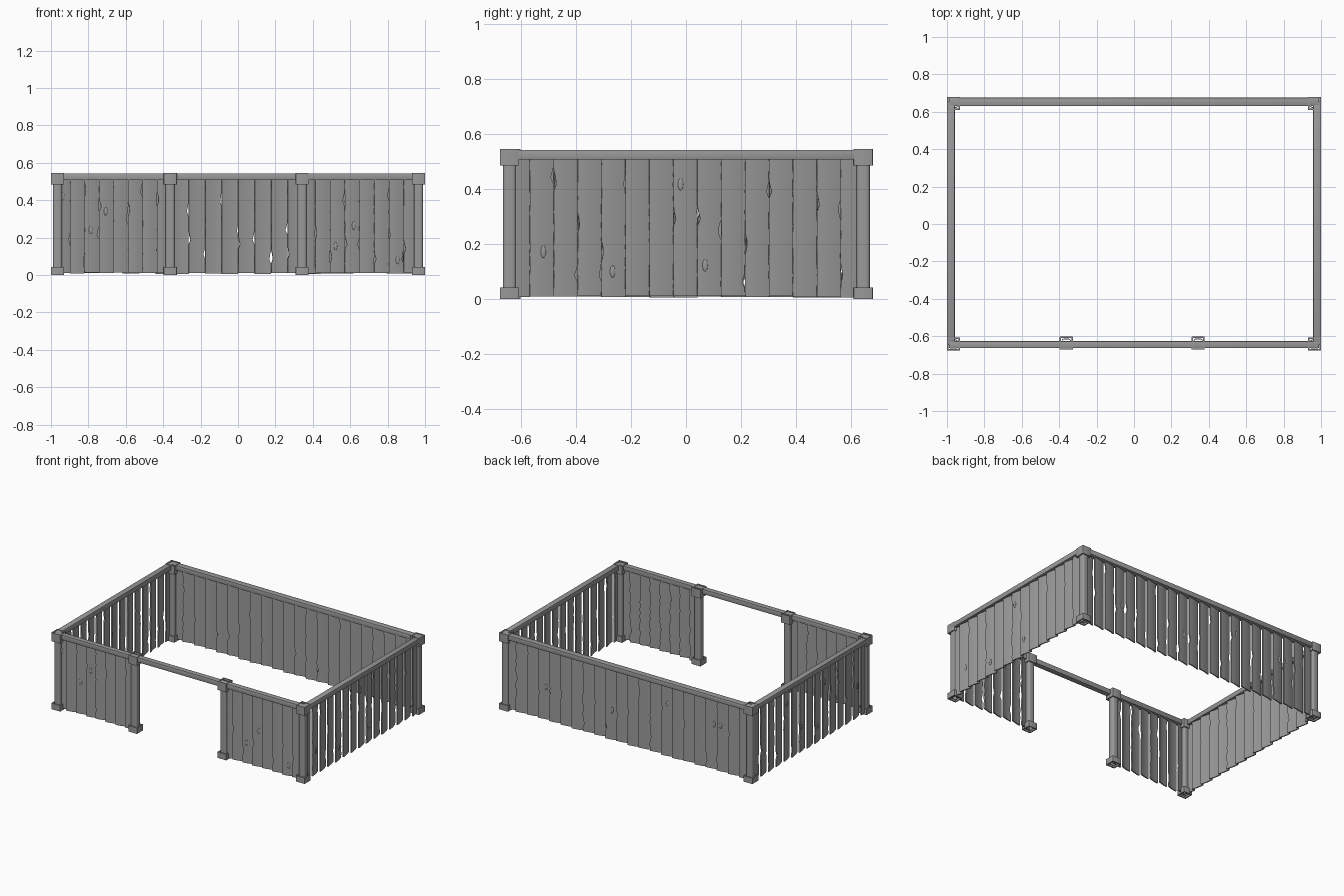
import bpy, bmesh, math, random
from mathutils import Vector, Matrix

random.seed(4)
if "Cube" in bpy.data.objects:
    bpy.data.objects.remove(bpy.data.objects["Cube"], do_unlink=True)

# Weathered grey used on every part
grey = bpy.data.materials.new("weathered_grey")
grey.use_nodes = True
colour = (0.32, 0.32, 0.32, 1)
grey.diffuse_color = colour
grey.node_tree.nodes["Principled BSDF"].inputs["Base Color"].default_value = colour


def finish(name, bm, thickness=0, bevel=0):
    """Turn a bmesh into an object with real thickness, soft edges and shading."""
    mesh = bpy.data.meshes.new(name)
    bm.to_mesh(mesh)
    bm.free()
    mesh.materials.append(grey)
    ob = bpy.data.objects.new(name, mesh)
    bpy.context.collection.objects.link(ob)
    if thickness:
        mod = ob.modifiers.new("thickness", 'SOLIDIFY')
        mod.thickness = thickness
        mod.offset = -1
    if bevel:
        mod = ob.modifiers.new("soft_edges", 'BEVEL')
        mod.width = bevel
        mod.segments = 2
    bpy.ops.object.select_all(action='DESELECT')
    ob.select_set(True)
    bpy.context.view_layer.objects.active = ob
    bpy.ops.object.convert(target='MESH')
    bpy.ops.object.shade_smooth_by_angle(angle=math.radians(35))
    return ob


def rounded_square(half, radius, steps):
    """Counter-clockwise outline of a square with rounded corners."""
    points = []
    for corner in range(4):
        mid = math.radians(45 + 90 * corner)
        centre = Vector((math.cos(mid), math.sin(mid))) * (half - radius) * math.sqrt(2)
        for s in range(steps + 1):
            a = math.radians(90 * corner + 90 * s / steps)
            points.append(centre + Vector((math.cos(a), math.sin(a))) * radius)
    return points


def tube(name, x, y, z0, z1, outline, wall):
    """Open-ended hollow tube."""
    bm = bmesh.new()
    rings = [[bm.verts.new((x + p.x, y + p.y, z)) for p in outline] for z in (z0, z1)]
    n = len(outline)
    for i in range(n):
        j = (i + 1) % n
        bm.faces.new((rings[0][i], rings[0][j], rings[1][j], rings[1][i]))
    finish(name, bm, wall)


def rail(name, x, y, sx, sy):
    bm = bmesh.new()
    bmesh.ops.create_cube(bm, size=1, matrix=Matrix.Translation((x, y, 0.525))
                          @ Matrix.Diagonal((sx, sy, 0.036, 1)))
    finish(name, bm, bevel=0.004)


def edge_wear(rows):
    """Inward wear along one plank edge, with an occasional deep chip."""
    wear = [random.uniform(0, 0.002) for _ in range(rows + 1)]
    if random.random() < 0.6:
        k = random.randint(2, rows - 3)
        wear[k] += random.uniform(0.005, 0.012)
        wear[k + 1] += random.uniform(0.002, 0.007)
    return wear


def plank_wall(name, start, end, count):
    """Row of slightly cupped planks, each tilted so its leading edge stands proud."""
    start, end = Vector((*start, 0)), Vector((*end, 0))
    along = (end - start).normalized()
    out = Vector((along.y, -along.x, 0))
    pitch = (end - start).length / count
    cols, rows = 6, 20
    bm, knots = bmesh.new(), bmesh.new()

    def surface(t):
        return 0.010 - 0.019 * t + 0.003 * math.sin(math.pi * t)

    for k in range(count):
        left, right = edge_wear(rows), edge_wear(rows)
        bottom = random.uniform(0.005, 0.013)
        grid = []
        for j in range(rows + 1):
            z = bottom + (0.52 - bottom) * j / rows
            a, b = left[j] - 0.001, pitch + 0.001 - right[j]
            line = []
            for i in range(cols + 1):
                u = a + (b - a) * i / cols
                line.append(bm.verts.new(start + along * (k * pitch + u)
                                         + out * surface(u / pitch) + Vector((0, 0, z))))
            grid.append(line)
        for j in range(rows):
            for i in range(cols):
                bm.faces.new((grid[j][i], grid[j][i + 1], grid[j + 1][i + 1], grid[j + 1][i]))
        # Raised knot on some planks
        if random.random() < 0.35:
            t = random.uniform(0.3, 0.7)
            place = start + along * (k + t) * pitch + out * surface(t)
            place.z = random.uniform(0.08, 0.42)
            turn = Matrix((along, out, (0, 0, 1))).transposed().to_4x4()
            bmesh.ops.create_uvsphere(knots, u_segments=12, v_segments=8, radius=1,
                                      matrix=Matrix.Translation(place) @ turn
                                      @ Matrix.Diagonal((0.010, 0.004, 0.022, 1)))
    bmesh.ops.recalc_face_normals(knots, faces=knots.faces)
    finish(name + "_planks", bm, 0.008)
    finish(name + "_knots", knots)


# Posts: hollow shaft with a square collar at the foot and head
shaft = rounded_square(0.0245, 0.014, 4)
collar = rounded_square(0.035, 0.003, 2)
posts = {
    "front_right_post": (-0.965, -0.642), "front_left_post": (0.965, -0.642),
    "back_right_post": (-0.965, 0.645), "back_left_post": (0.965, 0.645),
    "door_right_post": (-0.362, -0.637), "door_left_post": (0.343, -0.637),
}
for post, (x, y) in posts.items():
    tube(post + "_shaft", x, y, 0.01, 0.535, shaft, 0.004)
    tube(post + "_foot", x, y, 0.0, 0.042, collar, 0.008)
    tube(post + "_head", x, y, 0.485, 0.546, collar, 0.008)

# Top rails
rail("front_rail", 0, -0.645, 1.98, 0.038)
rail("back_rail", 0, 0.653, 1.98, 0.044)
for side, s in (("left", 1), ("right", -1)):
    rail(side + "_rail", s * 0.979, 0.004, 0.042, 1.30)

# Plank walls, each running left to right as seen from outside
plank_wall("front_right_wall", (-0.975, -0.645), (-0.355, -0.645), 8)
plank_wall("front_left_wall", (0.335, -0.645), (0.965, -0.645), 8)
plank_wall("left_wall", (0.978, -0.655), (0.978, 0.65), 15)
plank_wall("back_wall", (0.97, 0.65), (-0.97, 0.65), 22)
plank_wall("right_wall", (-0.978, 0.65), (-0.978, -0.655), 15)
